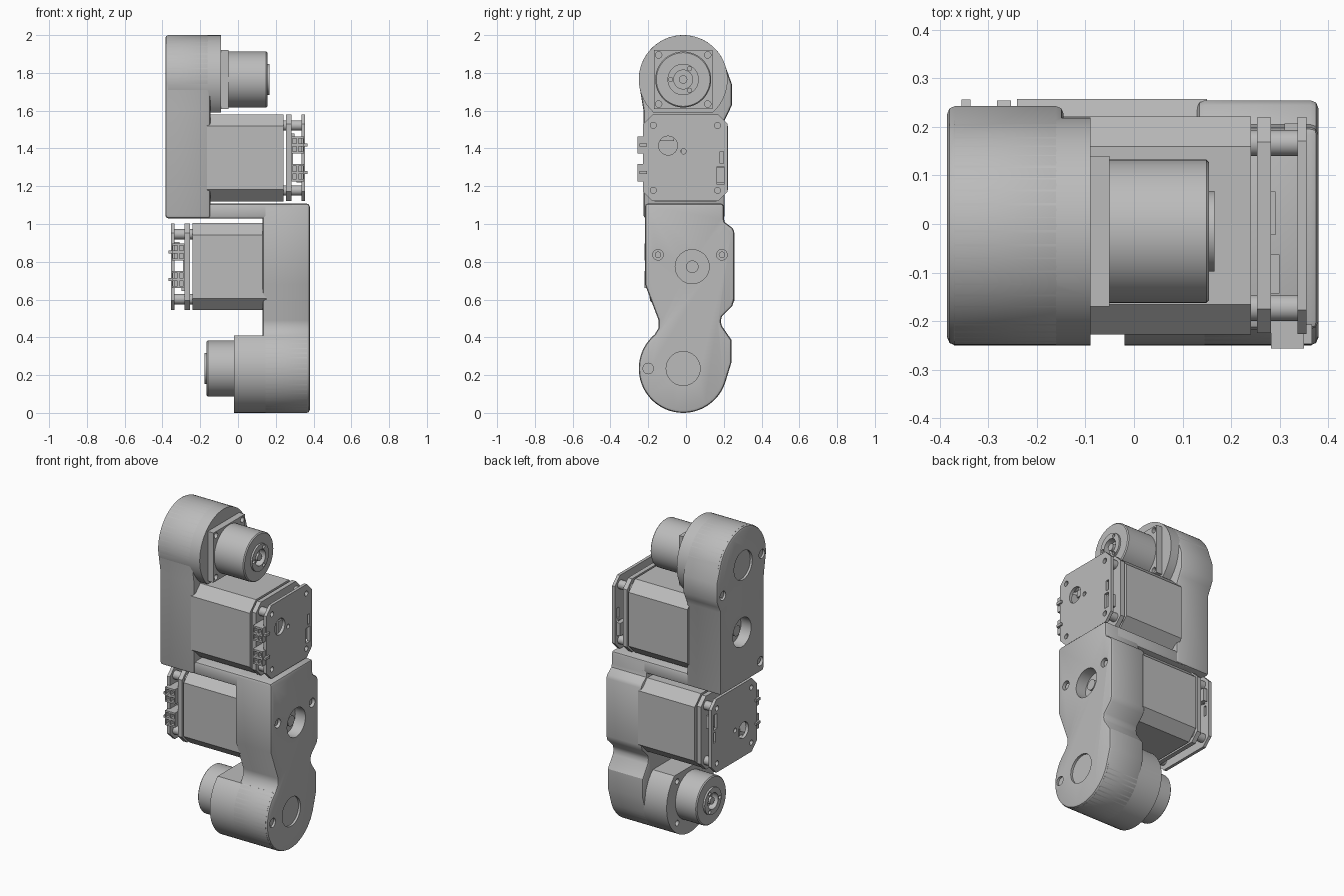
import bpy, bmesh, math
from mathutils import Matrix, Vector

cube = bpy.data.objects.get("Cube")
if cube:
    bpy.data.objects.remove(cube)

grey = bpy.data.materials.new("machined grey")
grey.use_nodes = True
grey.diffuse_color = (0.5, 0.5, 0.5, 1)
grey.node_tree.nodes["Principled BSDF"].inputs["Base Color"].default_value = (0.5, 0.5, 0.5, 1)

PLACE = Matrix.Identity(4)      # where the current actuator is placed
CY, CZ, R = -0.015, 0.235, 0.235  # output axis and drum radius


def tube(bm, x0, x1, y, z, r, n=40):
    m = Matrix.Translation(((x0 + x1) / 2, y, z)) @ Matrix.Rotation(math.pi / 2, 4, 'Y')
    bmesh.ops.create_cone(bm, cap_ends=True, segments=n, radius1=r, radius2=r,
                          depth=abs(x1 - x0), matrix=m)
    return bm


def box(bm, x0, x1, y0, y1, z0, z1):
    m = Matrix.Translation(((x0 + x1) / 2, (y0 + y1) / 2, (z0 + z1) / 2))
    bmesh.ops.create_cube(bm, size=1, matrix=m @ Matrix.Diagonal((x1 - x0, y1 - y0, z1 - z0, 1)))
    return bm


def prism(bm, pts, x0, x1):
    face = bm.faces.new([bm.verts.new((x0, y, z)) for y, z in pts])
    ext = bmesh.ops.extrude_face_region(bm, geom=[face])["geom"]
    verts = [v for v in ext if isinstance(v, bmesh.types.BMVert)]
    bmesh.ops.translate(bm, vec=(x1 - x0, 0, 0), verts=verts)
    return bm


def lathe(bm, profile, y, z):
    vs = [bm.verts.new((x, y, z + r)) for x, r in profile]
    es = [bm.edges.new(p) for p in zip(vs, vs[1:])]
    bmesh.ops.spin(bm, geom=vs + es, cent=(0, y, z), axis=(1, 0, 0),
                   angle=math.tau, steps=48)
    bmesh.ops.remove_doubles(bm, verts=bm.verts, dist=0.0001)
    return bm


def octagon(y, z, hy, hz, c):
    quarter = [(hy, hz - c), (hy - c, hz)]
    return [(y + sy * a, z + sz * b) for sy, sz, order in
            ((1, 1, 1), (-1, 1, -1), (-1, -1, 1), (1, -1, -1))
            for a, b in quarter[::order]]


def arc(a0, a1, n=40):
    angles = [math.radians(a0 + (a1 - a0) * i / n) for i in range(n + 1)]
    return [(CY + R * math.cos(a), CZ + R * math.sin(a)) for a in angles]


def make_object(name, bm):
    bmesh.ops.recalc_face_normals(bm, faces=bm.faces)
    bm.transform(PLACE)
    me = bpy.data.meshes.new(name)
    bm.to_mesh(me)
    bm.free()
    me.materials.append(grey)
    ob = bpy.data.objects.new(name, me)
    bpy.context.collection.objects.link(ob)
    return ob


def part(name, bm, bevel=0, cut=None):
    ob = make_object(name, bm)
    if bevel:
        mod = ob.modifiers.new("edge", 'BEVEL')
        mod.width, mod.segments, mod.limit_method = bevel, 2, 'ANGLE'
        mod.angle_limit = math.radians(50)
    if cut:
        cutter = make_object("cutter", cut)
        cutter.hide_render = True
        mod = ob.modifiers.new("holes", 'BOOLEAN')
        mod.operation, mod.solver, mod.object = 'DIFFERENCE', 'EXACT', cutter
    if bevel or cut:
        bpy.context.view_layer.update()
        dg = bpy.context.evaluated_depsgraph_get()
        ob.data = bpy.data.meshes.new_from_object(ob.evaluated_get(dg))
        ob.modifiers.clear()
    if cut:
        bpy.data.objects.remove(cutter)
    bpy.ops.object.select_all(action='DESELECT')
    ob.select_set(True)
    bpy.context.view_layer.objects.active = ob
    bpy.ops.object.shade_smooth_by_angle(angle=math.radians(30))
    return ob


CORNERS = [(a, b) for a in (-1, 1) for b in (-1, 1)]


def actuator(tag, profile, inner, outer, drum_x, gear_x, my, mz, screws):
    # housing plate with recessed bearing seats and screw holes
    cut = bmesh.new()
    for y, z in ((CY, CZ), (my, mz)):
        tube(cut, outer - 0.07, outer + 0.1, y, z, 0.09)
    for y, z in screws:
        tube(cut, outer - 0.04, outer + 0.1, y, z, 0.028, 24)
    part(tag + "housing", prism(bmesh.new(), profile, inner, outer), 0.016, cut)
    for label, y, z in (("output_", CY, CZ), ("motor_", my, mz)):
        part(tag + label + "shaft_end", tube(bmesh.new(), outer - 0.08, outer - 0.035, y, z, 0.033, 24))
    for i, (y, z) in enumerate(screws):
        part(f"{tag}housing_screw_{i}", tube(bmesh.new(), outer - 0.05, outer - 0.012, y, z, 0.017, 16))

    # drum around the output, flat on the motor side
    cut = bmesh.new()
    for a, b in CORNERS:
        tube(cut, drum_x - 0.1, drum_x + 0.03, CY + a * 0.13, CZ + b * 0.13, 0.017, 20)
    if tag == "upper_":
        box(cut, 0.16, 0.23, -0.13, -0.115, -0.1, 0.05)
    part(tag + "drum", prism(bmesh.new(), arc(132, 408), drum_x, outer - 0.014), 0, cut)

    # stepped output gearbox with hub and shaft
    tip = gear_x
    lathe_pts = [(drum_x + 0.02, 0), (drum_x + 0.02, 0.148), (tip + 0.006, 0.148), (tip, 0.142),
                 (tip, 0.083), (tip - 0.011, 0.083), (tip - 0.011, 0.05), (tip + 0.03, 0.05),
                 (tip + 0.03, 0.022), (tip - 0.005, 0.022), (tip - 0.005, 0)]
    cut = bmesh.new()
    for k in range(3):
        a = math.tau * k / 3 + math.pi
        tube(cut, tip - 0.1, tip + 0.012, CY + 0.066 * math.cos(a), CZ + 0.066 * math.sin(a), 0.011, 16)
    part(tag + "gearbox", lathe(bmesh.new(), lathe_pts, CY, CZ), 0, cut)

    # chamfered motor block
    part(tag + "motor", prism(bmesh.new(), octagon(my, mz, 0.225, 0.23, 0.062), -0.241, inner + 0.02))

    # two circuit boards on standoffs
    spots = [(my + a * 0.17, mz + b * 0.172) for a, b in CORNERS]
    cut = bmesh.new()
    for y, z in spots:
        tube(cut, -0.5, -0.3, y, z, 0.016, 16)
    tube(cut, -0.5, -0.3, my - 0.092, mz - 0.065, 0.05)
    tube(cut, -0.5, -0.3, my - 0.01, mz - 0.035, 0.014, 16)
    box(cut, -0.5, -0.3, my + 0.168, my + 0.204, mz + 0.045, mz + 0.14)
    box(cut, -0.5, -0.3, my + 0.182, my + 0.202, mz - 0.035, mz + 0.03)
    part(tag + "outer_board", prism(bmesh.new(), octagon(my, mz, 0.224, 0.229, 0.05), -0.356, -0.337), 0, cut)
    part(tag + "inner_board", prism(bmesh.new(), octagon(my, mz, 0.222, 0.229, 0.05), -0.282, -0.254))
    for i, (y, z) in enumerate(spots):
        part(f"{tag}standoff_{i}", tube(bmesh.new(), -0.337, -0.235, y, z, 0.027, 24))
    part(tag + "sensor_chip", box(bmesh.new(), -0.292, -0.281, my - 0.02, my + 0.07, mz - 0.05, mz + 0.05))
    part(tag + "pin_row", box(bmesh.new(), -0.3, -0.281, my - 0.14, my - 0.06, mz - 0.13, mz - 0.09))
    part(tag + "side_socket", box(bmesh.new(), -0.337, -0.31, my + 0.15, my + 0.21, mz + 0.05, mz + 0.13))

    # two plug sockets, each with four openings
    for i, dz in enumerate((-0.068, 0.078)):
        z = mz + dz
        front = my - 0.254
        body = box(bmesh.new(), -0.35, -0.282, front, my - 0.155, z - 0.046, z + 0.046)
        cut = bmesh.new()
        for a, b in CORNERS:
            cx, cz = -0.316 + a * 0.016, z + b * 0.021
            box(cut, cx - 0.011, cx + 0.011, front - 0.1, front + 0.04, cz - 0.014, cz + 0.014)
        part(f"{tag}plug_socket_{i}", body, 0, cut)
        part(f"{tag}plug_latch_{i}", box(bmesh.new(), -0.367, -0.345, front + 0.01, front + 0.05, z - 0.008, z + 0.008))


# lower actuator: long waisted housing
lower_profile = arc(130, 345) + [
    (0.24, 0.265), (0.24, 0.387), (0.19, 0.46), (0.184, 0.485), (0.19, 0.51), (0.245, 0.565),
    (0.255, 0.6), (0.255, 0.96), (0.245, 0.98), (0.205, 1.01), (0.2, 1.03), (0.2, 1.108),
    (-0.217, 1.108), (-0.217, 0.68), (-0.145, 0.49), (-0.145, 0.45)]
actuator("lower_", lower_profile, 0.13, 0.38, -0.02, -0.166, 0.033, 0.774,
         [(-0.2, 0.235), (-0.148, 0.837), (0.19, 0.837)])

# bridge joining both housings
part("bridge", box(bmesh.new(), -0.23, 0.3, -0.217, 0.2, 1.028, 1.108), 0.015)

# upper actuator: shorter housing, turned half a circle about the depth axis
PLACE = Matrix.Translation((0, 0, 2)) @ Matrix.Rotation(math.pi, 4, 'Y')
upper_profile = arc(175, 345) + [
    (0.243, 0.26), (0.243, 0.37), (0.225, 0.41), (0.205, 0.45), (0.205, 0.97),
    (-0.225, 0.97), (-0.225, 0.40)]
actuator("upper_", upper_profile, 0.145, 0.385, 0.09, -0.155, -0.003, 0.65,
         [(-0.2, 0.235), (0.185, 0.35), (-0.185, 0.9)])

# square flange under the upper gearbox
holes = bmesh.new()
for a, b in CORNERS:
    tube(holes, -0.1, 0.08, CY + a * 0.13, CZ + b * 0.13, 0.017, 20)
flange = box(bmesh.new(), 0.05, 0.092, CY - 0.155, CY + 0.155, CZ - 0.155, CZ + 0.155)
part("upper_gearbox_flange", flange, 0, holes)
